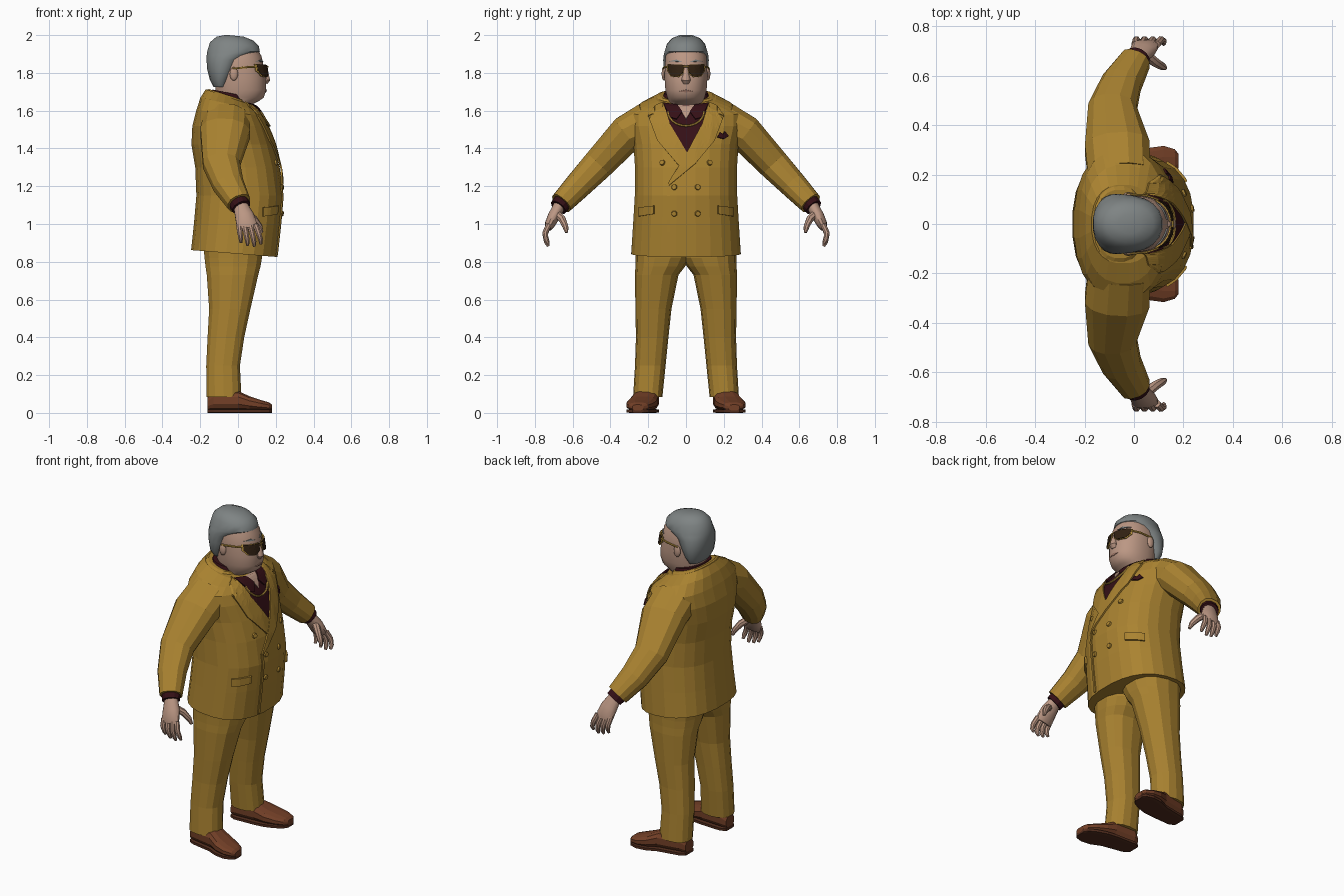
import bpy, bmesh, math
from mathutils import Vector
from mathutils.bvhtree import BVHTree

def material(name, r, g, b):
    m = bpy.data.materials.new(name)
    m.diffuse_color = (r, g, b, 1)
    return m

SUIT = material("mustard cloth", 0.40, 0.225, 0.03)
SHIRT = material("dark maroon cloth", 0.035, 0.005, 0.008)
SKIN = material("skin", 0.50, 0.31, 0.23)
LIP = material("lip", 0.36, 0.19, 0.14)
HAIR = material("grey hair", 0.21, 0.23, 0.23)
SHOE = material("brown leather", 0.17, 0.05, 0.02)
SOLE = material("dark sole", 0.08, 0.025, 0.012)
LENS = material("dark lens", 0.03, 0.015, 0.006)
GOLD = material("gold", 0.50, 0.30, 0.05)

def finish(bm, name, mat, smooth=False):
    bmesh.ops.recalc_face_normals(bm, faces=bm.faces[:])
    me = bpy.data.meshes.new(name)
    bm.to_mesh(me)
    bm.free()
    me.materials.append(mat)
    ob = bpy.data.objects.new(name, me)
    bpy.context.collection.objects.link(ob)
    if smooth:
        bpy.ops.object.select_all(action='DESELECT')
        ob.select_set(True)
        bpy.context.view_layer.objects.active = ob
        bpy.ops.object.shade_smooth_by_angle(angle=math.radians(40))
    return ob

def oval(c, u, v, n=16, p=2.2):
    """Superellipse ring about c with half axes u and v."""
    f = lambda t: math.copysign(abs(t) ** (2 / p), t)
    return [Vector(c) + u * f(math.cos(a)) + v * f(math.sin(a))
            for a in (2 * math.pi * (i + 0.5) / n for i in range(n))]

def loft(name, rings, mat, smooth=False):
    bm = bmesh.new()
    vs = [[bm.verts.new(p) for p in r] for r in rings]
    n = len(vs[0])
    for a, b in zip(vs, vs[1:]):
        for i in range(n):
            bm.faces.new((a[i], a[(i + 1) % n], b[(i + 1) % n], b[i]))
    bm.faces.new(vs[0])
    bm.faces.new(vs[-1])
    return finish(bm, name, mat, smooth)

def stack(name, rows, mat, n=20, p=2.3, smooth=False):
    """Level rings: z, back x, front x, inner y, outer y, tilt."""
    rings = []
    for z, xb, xf, y0, y1, tilt in rows:
        r = oval(((xb + xf) / 2, (y0 + y1) / 2, z), Vector(((xf - xb) / 2, 0, 0)),
                 Vector((0, (y1 - y0) / 2, 0)), n, p)
        for q in r:
            q.z += tilt * q.x
        rings.append(r)
    return loft(name, rings, mat, smooth)

def even(rows):
    """Rows symmetric in y: z, back x, front x, half width, tilt."""
    return [(r[0], r[1], r[2], -r[3], r[3], r[4] if len(r) > 4 else 0) for r in rows]

def tube(name, path, mat, s=1, n=12, p=2.0, smooth=False):
    """Limb through (x, y, z, half depth, half thickness); s mirrors in y."""
    pts = [Vector((q[0], q[1] * s, q[2])) for q in path]
    rings = []
    for i, q in enumerate(path):
        t = (pts[min(i + 1, len(pts) - 1)] - pts[max(i - 1, 0)]).normalized()
        ref = Vector((1, 0, 0)) if abs(t.x) < 0.8 else Vector((0, 0, 1))
        u = (ref - t * ref.dot(t)).normalized()
        rings.append(oval(pts[i], u * q[3], t.cross(u) * q[4], n, p))
    return loft(name, rings, mat, smooth)

def ball(name, c, size, mat):
    bm = bmesh.new()
    bmesh.ops.create_uvsphere(bm, u_segments=12, v_segments=8, radius=1)
    for v in bm.verts:
        v.co = Vector(c) + Vector([a * b for a, b in zip(v.co, size)])
    return finish(bm, name, mat, True)

def surface(ob):
    me = ob.data
    return BVHTree.FromPolygons([v.co.copy() for v in me.vertices], [p.vertices[:] for p in me.polygons])

def hit(tree, y, z):
    loc, nor, _, _ = tree.ray_cast(Vector((2, y, z)), Vector((-1, 0, 0)))
    return (loc, nor) if loc else (Vector((0.03, y, z)), Vector((1, 0, 0)))

def plate(name, outline, mat, tree, d=0.004, s=1, thick=0.008):
    """Thin panel drawn in (y, z) and laid on the front of a body."""
    bm = bmesh.new()
    bm.faces.new([bm.verts.new((0, y * s, z)) for y, z in outline])
    bmesh.ops.triangulate(bm, faces=bm.faces[:])
    bmesh.ops.subdivide_edges(bm, edges=bm.edges[:], cuts=5, use_grid_fill=True)
    for v in bm.verts:
        v.co.x = hit(tree, v.co.y, v.co.z)[0].x + d
    ob = finish(bm, name, mat)
    mod = ob.modifiers.new("thickness", 'SOLIDIFY')
    mod.thickness, mod.offset = thick, 0
    return ob

# Jacket body and folded collar
jacket = stack("jacket", even([
    (0.842, -0.25, 0.21, 0.292, -0.08), (1.0, -0.235, 0.23, 0.282), (1.15, -0.222, 0.243, 0.273),
    (1.3, -0.228, 0.222, 0.272), (1.42, -0.248, 0.192, 0.28), (1.52, -0.243, 0.155, 0.305),
    (1.585, -0.222, 0.125, 0.305, -0.08), (1.625, -0.2, 0.108, 0.24, -0.22),
    (1.655, -0.172, 0.085, 0.16, -0.34)]), SUIT, 24, 2.4)
body = surface(jacket)
stack("jacket_collar", even([(1.615, -0.19, 0.05, 0.19, -0.25), (1.65, -0.176, 0.045, 0.165, -0.32),
                             (1.665, -0.155, 0.04, 0.14, -0.32)]), SUIT)
stack("shirt_collar", even([(1.62, -0.15, 0.05, 0.135, -0.3), (1.685, -0.135, 0.035, 0.115, -0.2)]), SHIRT)

# Shirt front, open neck, lapels and front edge
plate("shirt_front", [(-0.12, 1.64), (-0.05, 1.625), (0.05, 1.625), (0.12, 1.64), (0.09, 1.53), (0, 1.37),
                      (-0.09, 1.53)], SHIRT, body, 0.002, 1, 0.004)
plate("open_neck", [(-0.045, 1.63), (0.045, 1.63), (0, 1.555)], SKIN, body, 0.006, 1, 0.004)
for s in (1, -1):
    plate("shirt_collar_point", [(0.045, 1.63), (0.12, 1.64), (0.085, 1.565), (0.05, 1.555), (0.02, 1.595)],
          SHIRT, body, 0.011, s, 0.008)
plate("right_lapel", [(-0.12, 1.645), (-0.165, 1.625), (-0.165, 1.585), (-0.2, 1.572), (-0.15, 1.44),
                      (-0.03, 1.3), (0.01, 1.37), (-0.085, 1.53)], SUIT, body, 0.006, 1, 0.009)
plate("left_lapel", [(0.12, 1.645), (0.165, 1.625), (0.165, 1.585), (0.2, 1.572), (0.15, 1.44), (0.05, 1.32),
                     (-0.095, 1.2), (-0.09, 1.225), (0, 1.37), (0.085, 1.53)], SUIT, body, 0.008, 1, 0.009)
plate("front_edge", [(-0.1, 1.21), (-0.085, 1.21), (-0.085, 0.835), (-0.1, 0.835)], SUIT, body, 0.003)
plate("pocket_square", [(0.165, 1.46), (0.18, 1.485), (0.195, 1.475), (0.205, 1.49), (0.225, 1.465),
                        (0.2, 1.45)], SHIRT, body, 0.008)

# Buttons and pocket flaps
for s in (1, -1):
    plate("pocket_flap", [(0.17, 1.097), (0.25, 1.088), (0.25, 1.04), (0.17, 1.053)], SUIT, body, 0.007, s, 0.012)
    for y, z in ((0.125, 1.325), (0.062, 1.195), (0.062, 1.055)):
        loc, nor = hit(body, y * s, z)
        tip = loc + nor * 0.009
        tube("button", [(*loc, 0.016, 0.016), (*tip, 0.013, 0.013)], SUIT, n=10)

# Necklace
chain = []
for i in range(13):
    a = math.pi * i / 12
    loc = hit(body, -0.095 * math.cos(a), 1.595 - 0.075 * math.sin(a))[0]
    chain.append((loc.x + 0.012, loc.y, loc.z, 0.006, 0.006))
tube("necklace", chain, GOLD, n=6)

for s in (1, -1):
    # Sleeve and shirt cuff
    tube("sleeve", [(-0.06, 0.2, 1.53, 0.13, 0.118), (-0.068, 0.31, 1.482, 0.135, 0.1),
                    (-0.088, 0.465, 1.315, 0.1, 0.086), (-0.05, 0.57, 1.205, 0.083, 0.074),
                    (0.005, 0.66, 1.11, 0.064, 0.062)], SUIT, s, 12, 2.3)
    tube("shirt_cuff", [(-0.005, 0.645, 1.125, 0.055, 0.052), (0.017, 0.676, 1.088, 0.052, 0.048)], SHIRT, s)
    # Hand with fingers
    tube("palm", [(0.012, 0.668, 1.1, 0.038, 0.033), (0.035, 0.7, 1.04, 0.052, 0.033),
                  (0.045, 0.72, 1.0, 0.055, 0.028), (0.05, 0.73, 0.975, 0.05, 0.018)], SKIN, s, smooth=True)
    for i in range(4):
        drop = (0.02, 0.005, 0, 0.012)[i]
        tube("finger", [(0.005 + 0.029 * i, 0.727, 0.995, 0.016, 0.016),
                        (0.01 + 0.033 * i, 0.746, 0.945 + drop / 2, 0.015, 0.015),
                        (0.015 + 0.035 * i, 0.74, 0.905 + drop, 0.013, 0.013),
                        (0.016 + 0.035 * i, 0.728, 0.882 + drop, 0.008, 0.008)], SKIN, s, 8, smooth=True)
    tube("thumb", [(0.04, 0.69, 1.06, 0.022, 0.022), (0.085, 0.655, 1.025, 0.02, 0.02),
                   (0.115, 0.638, 0.985, 0.016, 0.016), (0.126, 0.632, 0.955, 0.009, 0.009)], SKIN, s, 8, smooth=True)
    # Trouser leg
    rows = [(0.92, -0.19, 0.14, -0.03, 0.27), (0.82, -0.18, 0.13, -0.02, 0.268), (0.775, -0.175, 0.122, 0.005, 0.268),
            (0.73, -0.168, 0.11, 0.04, 0.27), (0.55, -0.155, 0.068, 0.077, 0.268), (0.4, -0.163, 0.035, 0.093, 0.265),
            (0.25, -0.17, 0.012, 0.108, 0.27), (0.085, -0.17, 0.02, 0.125, 0.28)]
    stack("trouser_leg", [(z, b, f, min(i * s, o * s), max(i * s, o * s), 0) for z, b, f, i, o in rows],
          SUIT, 14, 2.4)
    # Shoe upper and sole: x, centre y, half width, height
    rows = [(-0.162, 0.198, 0.04, 0.08), (-0.13, 0.2, 0.058, 0.115), (0.0, 0.215, 0.068, 0.115),
            (0.06, 0.232, 0.078, 0.085), (0.12, 0.246, 0.072, 0.065), (0.165, 0.252, 0.052, 0.052),
            (0.18, 0.255, 0.03, 0.04)]
    loft("shoe", [oval((x, y * s, h / 2 + 0.008), Vector((0, w, 0)), Vector((0, 0, h / 2 - 0.004)), 12, 2.6)
                  for x, y, w, h in rows], SHOE)
    loft("sole", [oval((x, y * s, 0.01), Vector((0, w, 0)), Vector((0, 0, 0.01)), 8, 6)
                  for x, y, w, h in rows], SOLE)

# Head
head = stack("head", even([
    (1.57, -0.1, 0.06, 0.085), (1.63, -0.11, 0.068, 0.092), (1.65, -0.112, 0.11, 0.09),
    (1.67, -0.115, 0.138, 0.1), (1.71, -0.12, 0.15, 0.11), (1.77, -0.125, 0.147, 0.114),
    (1.83, -0.13, 0.138, 0.113), (1.89, -0.13, 0.125, 0.108), (1.94, -0.1, 0.095, 0.085)]), SKIN, 24, 2.2, True)
face = surface(head)
stack("hair", even([
    (1.725, -0.13, -0.055, 0.09), (1.765, -0.15, -0.035, 0.114), (1.82, -0.164, 0.0, 0.121),
    (1.87, -0.168, 0.03, 0.122), (1.895, -0.167, 0.085, 0.119), (1.912, -0.165, 0.117, 0.115),
    (1.95, -0.15, 0.112, 0.102, -0.08), (1.98, -0.115, 0.08, 0.076, -0.1), (1.995, -0.065, 0.03, 0.04, -0.1)]),
    HAIR, 20, 2.1, True)
tube("nose", [(0.135, 0, 1.825, 0.012, 0.012), (0.148, 0, 1.79, 0.016, 0.016), (0.153, 0, 1.762, 0.018, 0.025),
              (0.145, 0, 1.745, 0.012, 0.016)], SKIN, n=10, smooth=True)
plate("mouth", [(-0.036, 1.702), (0, 1.711), (0.036, 1.702), (0, 1.697)], LIP, face, 0.002, 1, 0.004)

# Ears, brows and sunglasses
for s in (1, -1):
    ball("ear", (-0.022, 0.117 * s, 1.795), (0.022, 0.012, 0.036), SKIN)
    plate("brow", [(0.018, 1.857), (0.05, 1.87), (0.087, 1.861), (0.05, 1.859)], HAIR, face, 0.003, s, 0.006)
    plate("glasses_frame", [(0.009, 1.842), (0.096, 1.846), (0.097, 1.81), (0.08, 1.781), (0.04, 1.777),
                            (0.014, 1.797)], GOLD, face, 0.012, s, 0.006)
    plate("lens", [(0.012, 1.84), (0.093, 1.844), (0.094, 1.811), (0.078, 1.784), (0.042, 1.78),
                   (0.017, 1.8)], LENS, face, 0.017, s, 0.006)
    tube("glasses_arm", [(0.1, 0.098, 1.832, 0.006, 0.004), (0.05, 0.115, 1.83, 0.006, 0.004),
                         (-0.03, 0.122, 1.822, 0.006, 0.004)], GOLD, s, 6)
tube("glasses_bridge", [(0.157, -0.014, 1.833, 0.005, 0.005), (0.157, 0.014, 1.833, 0.005, 0.005)], GOLD, n=6)
